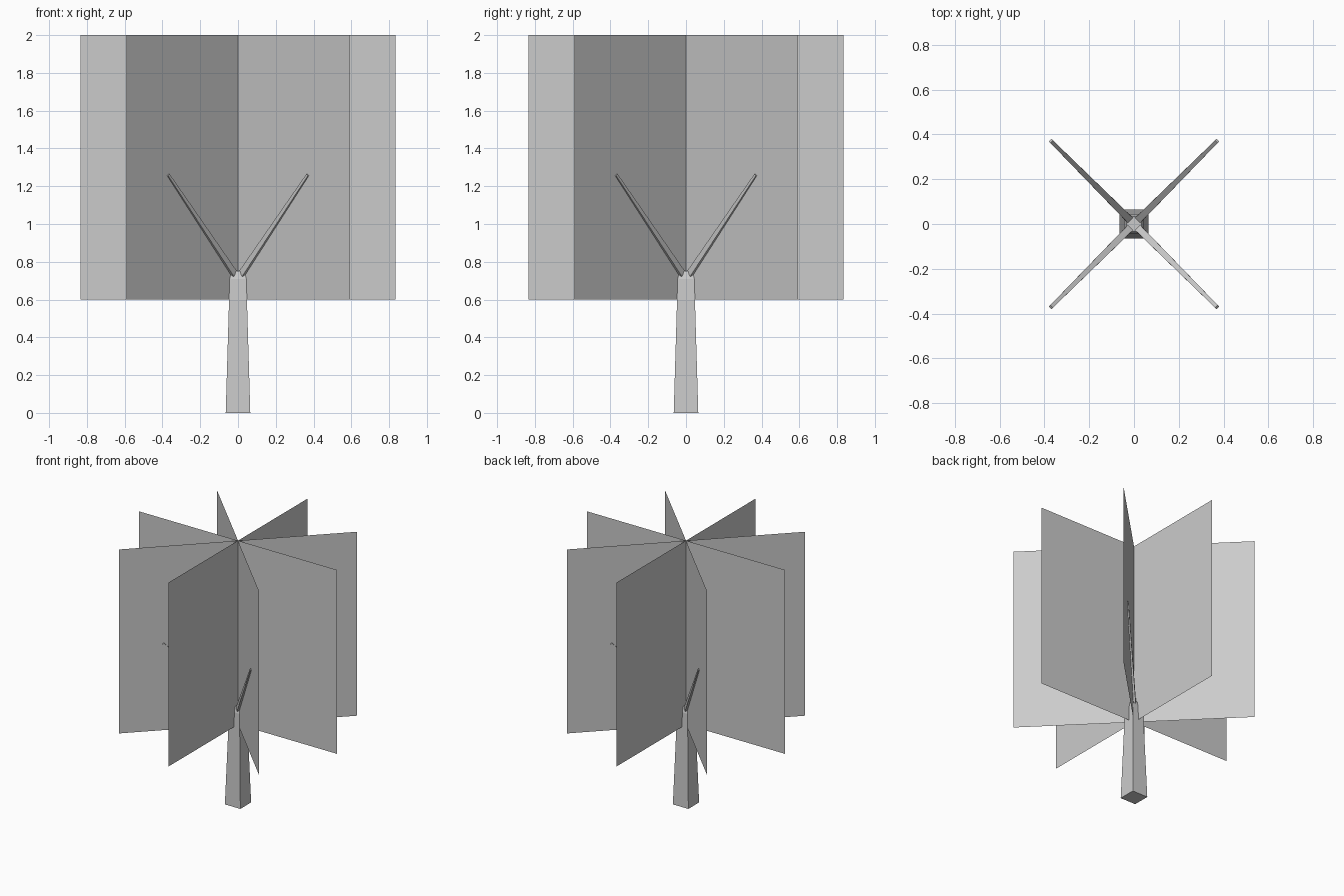
import bpy, bmesh
from math import pi, sin, cos, radians
from mathutils import Vector

cube = bpy.data.objects.get("Cube")
if cube:
    bpy.data.objects.remove(cube, do_unlink=True)

grey = bpy.data.materials.new("light grey")
grey.use_nodes = True
tone = (0.6, 0.6, 0.6, 1)
grey.diffuse_color = tone
grey.node_tree.nodes["Principled BSDF"].inputs["Base Color"].default_value = tone


def add_object(name, bm):
    bmesh.ops.recalc_face_normals(bm, faces=bm.faces)
    mesh = bpy.data.meshes.new(name)
    bm.to_mesh(mesh)
    bm.free()
    mesh.materials.append(grey)
    obj = bpy.data.objects.new(name, mesh)
    bpy.context.collection.objects.link(obj)
    return obj


def loft(name, rings):
    """Skin equal-sized rings of points and cap both ends."""
    bm = bmesh.new()
    loops = [[bm.verts.new(p) for p in ring] for ring in rings]
    for a, b in zip(loops, loops[1:]):
        for i in range(len(a)):
            j = (i + 1) % len(a)
            bm.faces.new((a[i], a[j], b[j], b[i]))
    bm.faces.new(loops[0])
    bm.faces.new(loops[-1])
    return add_object(name, bm)


def square(half, z):
    return [(x * half, y * half, z) for x, y in ((-1, -1), (1, -1), (1, 1), (-1, 1))]


# Tapered square trunk with a chamfered top
loft("trunk", [square(0.065, 0), square(0.044, 0.71), square(0.034, 0.75)])

# Four thin branches rising along the diagonals
for k in range(4):
    angle = pi / 4 + k * pi / 2
    out = Vector((cos(angle), sin(angle), 0))
    side = Vector((-sin(angle), cos(angle), 0))
    start = out * 0.034 + Vector((0, 0, 0.735))
    end = out * 0.525 + Vector((0, 0, 1.26))
    up = (end - start).normalized().cross(side)

    def section(centre, wide, tall):
        return [centre + side * wide * s + up * tall * t
                for s, t in ((-1, -1), (1, -1), (1, 1), (-1, 1))]

    loft(f"branch_{k + 1}", [section(start, 0.016, 0.018), section(end, 0.008, 0.007)])

# Four crossed upright foliage cards
for k in range(4):
    angle = radians(45 * k)
    x, y = 0.835 * cos(angle), 0.835 * sin(angle)
    bm = bmesh.new()
    bm.faces.new([bm.verts.new(p) for p in
                  ((-x, -y, 0.6), (x, y, 0.6), (x, y, 2), (-x, -y, 2))])
    add_object(f"foliage_card_{k + 1}", bm)
